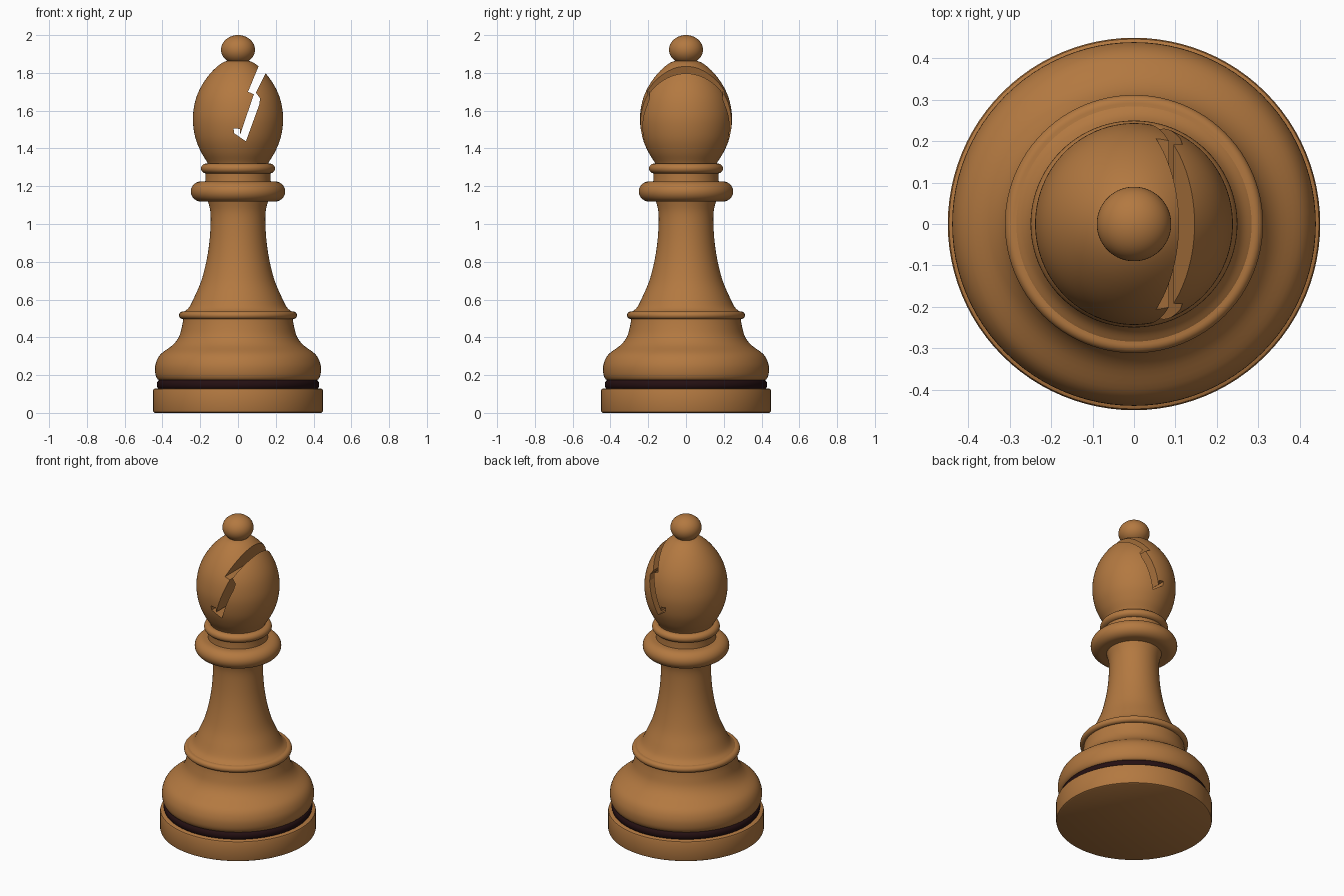
import bpy, bmesh, math

if "Cube" in bpy.data.objects:
    bpy.data.objects.remove(bpy.data.objects["Cube"])

SEG = 96


def material(name, rgb):
    m = bpy.data.materials.new(name)
    m.diffuse_color = (*rgb, 1)
    m.use_nodes = True
    m.node_tree.nodes["Principled BSDF"].inputs["Base Color"].default_value = m.diffuse_color
    return m


WOOD = material("warm wood", (0.45, 0.19, 0.052))
DARK = material("dark band", (0.018, 0.005, 0.006))


def smooth_path(pts, n=5):
    """Catmull-Rom curve through the given (radius, z) points."""
    out = []
    p = [pts[0]] + list(pts) + [pts[-1]]
    for a, b, c, d in zip(p, p[1:], p[2:], p[3:]):
        for i in range(n):
            t = i / n
            out.append(tuple(0.5 * (2 * b[k] + (c[k] - a[k]) * t
                       + (2 * a[k] - 5 * b[k] + 4 * c[k] - d[k]) * t * t
                       + (3 * b[k] - a[k] - 3 * c[k] + d[k]) * t ** 3) for k in (0, 1)))
    return out + [pts[-1]]


def rim(r, z0, z1, bulge, n=12):
    """Half-round edge from z0 to z1, sticking out to radius r."""
    zc, h = (z0 + z1) / 2, (z1 - z0) / 2
    return [(r - bulge + bulge * math.cos(a), zc + h * math.sin(a))
            for a in (-math.pi / 2 + math.pi * i / n for i in range(n + 1))]


def make(name, bm, mat, angle=35):
    bmesh.ops.recalc_face_normals(bm, faces=bm.faces)
    me = bpy.data.meshes.new(name)
    bm.to_mesh(me)
    bm.free()
    me.materials.append(mat)
    ob = bpy.data.objects.new(name, me)
    bpy.context.collection.objects.link(ob)
    finish(ob, angle)
    return ob


def finish(ob, angle=35):
    bpy.ops.object.select_all(action='DESELECT')
    bpy.context.view_layer.objects.active = ob
    ob.select_set(True)
    bpy.ops.object.shade_smooth_by_angle(angle=math.radians(angle))


def lathe(name, profile, mat=WOOD, sy=1.0):
    """Turn a bottom-to-top profile into a closed solid."""
    bm = bmesh.new()
    rings = []
    for r, z in profile:
        rings.append([bm.verts.new((r * math.cos(2 * math.pi * i / SEG),
                                    sy * r * math.sin(2 * math.pi * i / SEG), z))
                      for i in range(SEG)])
    for a, b in zip(rings, rings[1:]):
        for i in range(SEG):
            j = (i + 1) % SEG
            bm.faces.new((a[i], a[j], b[j], b[i]))
    bm.faces.new(rings[0][::-1])
    bm.faces.new(rings[-1])
    return make(name, bm, mat)


# Base disc, dark groove and swelling foot
lathe("base_disc", [(0.44, 0), (0.447, 0.004), (0.45, 0.012), (0.45, 0.118),
                    (0.447, 0.126), (0.438, 0.13)])
lathe("dark_groove", rim(0.43, 0.125, 0.175, 0.018), DARK)
lathe("foot", smooth_path([(0.40, 0.168), (0.425, 0.178), (0.438, 0.21), (0.436, 0.26),
                           (0.41, 0.31), (0.345, 0.36), (0.312, 0.405), (0.296, 0.46),
                           (0.288, 0.51)]))
lathe("foot_ring", rim(0.312, 0.497, 0.537, 0.02))

# Tapering stem
lathe("stem", smooth_path([(0.287, 0.535), (0.258, 0.56), (0.228, 0.62), (0.194, 0.70),
                           (0.168, 0.80), (0.152, 0.90), (0.145, 1.0), (0.147, 1.07),
                           (0.162, 1.13)]))

# Collar, neck and small ring
lathe("collar", rim(0.25, 1.118, 1.226, 0.058, 18))
lathe("neck", [(0.175, 1.20), (0.172, 1.25), (0.175, 1.29)])
lathe("neck_ring", rim(0.196, 1.268, 1.32, 0.028))

# Egg-shaped head
head = lathe("head", smooth_path([(0.155, 1.30), (0.162, 1.325), (0.195, 1.38),
                                  (0.224, 1.45), (0.238, 1.53), (0.236, 1.60),
                                  (0.219, 1.675), (0.185, 1.745), (0.135, 1.81),
                                  (0.08, 1.855), (0.03, 1.868)]), sy=1.02)

# Slanted stepped slot cut right through the head
outline = [(0.14, 1.91), (0.053, 1.70), (0.084, 1.687), (0.012, 1.475), (0.010, 1.503),
           (-0.024, 1.507), (-0.020, 1.48), (0.042, 1.438), (0.112, 1.63),
           (0.117, 1.665), (0.095, 1.695), (0.203, 1.91)]
bm = bmesh.new()
face = bm.faces.new([bm.verts.new((x, -0.4, z)) for x, z in outline])
ext = bmesh.ops.extrude_face_region(bm, geom=[face])
bmesh.ops.translate(bm, vec=(0, 0.8, 0),
                    verts=[v for v in ext["geom"] if isinstance(v, bmesh.types.BMVert)])
cutter = make("slot_cutter", bm, WOOD, 10)
cutter.hide_render = True
mod = head.modifiers.new("slot", 'BOOLEAN')
mod.operation = 'DIFFERENCE'
mod.solver = 'EXACT'
mod.object = cutter
bpy.context.view_layer.objects.active = head
bpy.ops.object.modifier_apply(modifier=mod.name)
bpy.data.objects.remove(cutter)
finish(head)

# Finial ball
lathe("top_ball", [(max(0.001, 0.09 * math.cos(a)), 1.923 + 0.077 * math.sin(a))
                   for a in (-math.pi / 2 + math.pi * i / 24 for i in range(25))])
